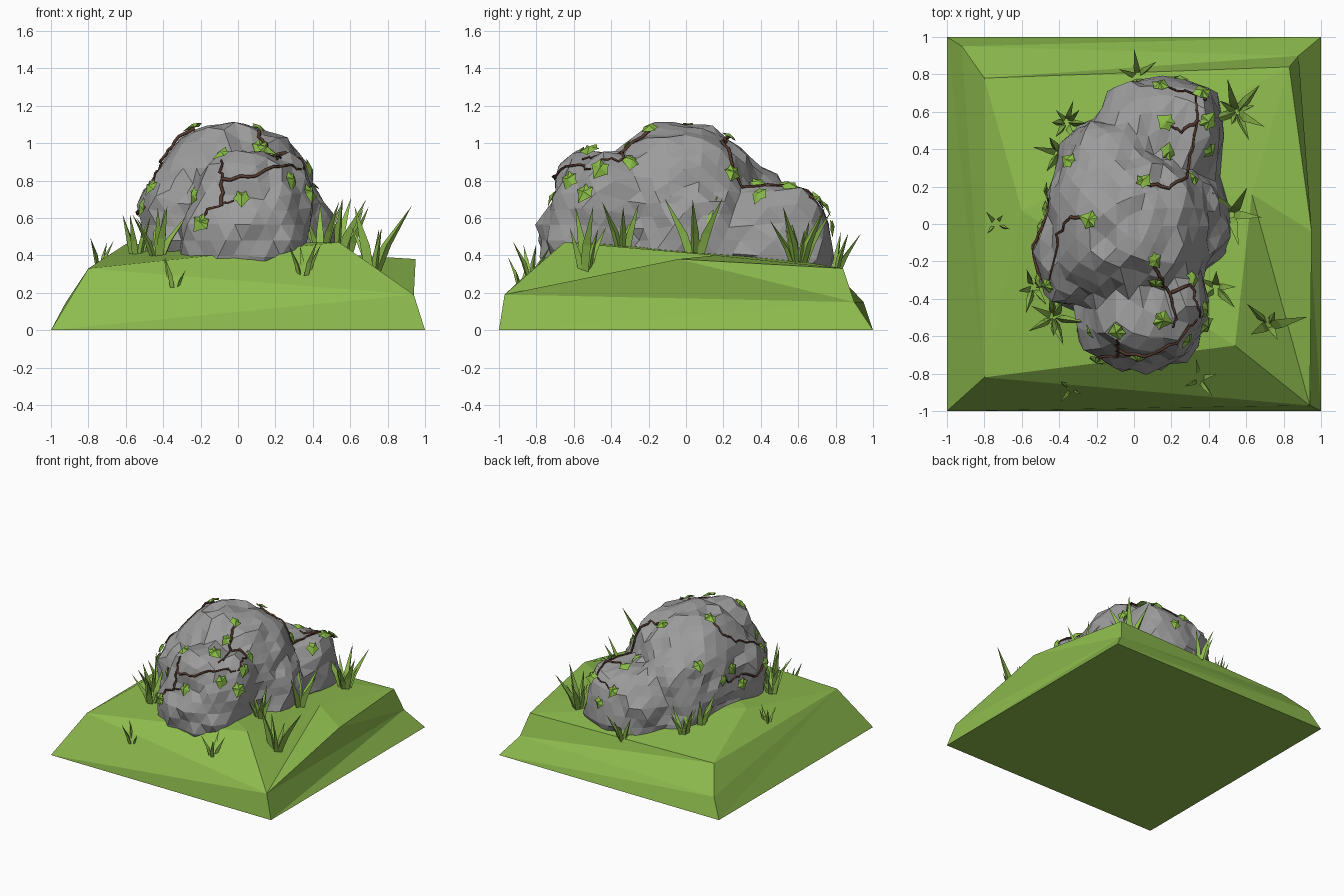
import bpy, bmesh, math, random
from mathutils import Vector, noise
from mathutils.bvhtree import BVHTree

if "Cube" in bpy.data.objects:
    bpy.data.objects.remove(bpy.data.objects["Cube"])

random.seed(7)


def material(name, rgb):
    m = bpy.data.materials.new(name)
    m.diffuse_color = (*rgb, 1)
    m.use_nodes = True
    m.node_tree.nodes["Principled BSDF"].inputs["Base Color"].default_value = m.diffuse_color
    return m


GRASS = material("grass_green", (0.27, 0.50, 0.075))
LEAF = material("leaf_green", (0.25, 0.50, 0.06))
BARK = material("vine_brown", (0.10, 0.045, 0.03))
STONE = material("stone_grey", (0.33, 0.33, 0.33))


def finish(bm, name, mat=None):
    bmesh.ops.recalc_face_normals(bm, faces=bm.faces)
    me = bpy.data.meshes.new(name)
    bm.to_mesh(me)
    me.materials.append(mat)
    ob = bpy.data.objects.new(name, me)
    bpy.context.collection.objects.link(ob)
    return ob


# Faceted grassy mound
mound = bmesh.new()
pts = [(-1, -1, 0), (1, -1, 0), (1, 1, 0), (-1, 1, 0),
       (-.8, -.82, .33), (.54, -.65, .47), (.94, -.97, .19), (.63, .16, .40),
       (.95, -.04, .38), (.83, .84, .33), (.88, .9, .15), (-.92, .95, .15),
       (-.8, .78, .33), (-.6, .07, .46)]
vs = [mound.verts.new(p) for p in pts]
for f in ["3210", "016", "064", "465", "12a", "1a6", "6a8", "8a9", "687", "675",
          "789", "23b", "2ba", "abc", "ac9", "304", "34b", "b4c", "4dc",
          "45d", "57d", "d79", "d9c"]:
    mound.faces.new([vs[int(c, 16)] for c in f])
finish(mound, "grass_mound", GRASS)
mound_tree = BVHTree.FromBMesh(mound)

# Boulder: one faceted skin shrunk onto several fused lumps (centre, radii)
lumps = [
    ((-.03, -.02, .57), (.45, .41, .53)),    # main mass
    ((-.34, -.18, .57), (.18, .26, .27)),    # left shoulder
    ((.32, .02, .45), (.19, .26, .30)),      # right shoulder
    ((.03, -.53, .48), (.34, .25, .28)),     # front foot
    ((.06, -.50, .66), (.29, .21, .30)),     # front boulder
    ((.27, -.42, .66), (.12, .17, .30)),     # front right knob
    ((.13, .50, .46), (.33, .28, .31)),      # back boulder
    ((.34, .50, .48), (.13, .25, .30)),      # back right knob
    ((-.14, .27, .50), (.26, .30, .41)),     # back left slope
]


def inside(p):
    total = 0
    for c, r in lumps:
        d = sum(abs((a - b) / s) ** 2.5 for a, b, s in zip(p, c, r)) ** .4
        total += math.exp(-18 * (d - 1))
    return total > 1


rock = bmesh.new()
bmesh.ops.create_icosphere(rock, subdivisions=4, radius=1)
heart = Vector((.02, -.01, .48))
for v in rock.verts:
    d = Vector((v.co.x * .7, v.co.y, v.co.z * .8)).normalized()
    reach = 1.2
    while reach > .1 and not inside(heart + d * reach):
        reach -= .008
    reach += .035 * noise.noise(d * 6) + random.uniform(-.014, .014)
    v.co = heart + d * reach
    v.co.z = max(v.co.z, .25)
finish(rock, "boulder", STONE)
rock_tree = BVHTree.FromBMesh(rock)


def hit(view, a, b):
    """Project a point of the front (x,z), right (y,z), left or top view onto the rock."""
    origin, ray = {"F": ((a, -2, b), (0, 1, 0)), "T": ((a, b, 2), (0, 0, -1)),
                   "R": ((2, a, b), (-1, 0, 0)), "L": ((-2, a, b), (1, 0, 0))}[view]
    co, normal, _, _ = rock_tree.ray_cast(Vector(origin), Vector(ray))
    return (co, normal) if co else (None, None)


# Ivy stems hugging the rock
vines = [
    ("F", [(-.19, .58), (-.16, .64), (-.09, .67), (0, .70)]),
    ("F", [(-.09, .67), (-.08, .80), (-.09, .86), (-.08, .92)]),
    ("F", [(-.08, .80), (.10, .83), (.27, .89), (.36, .84)]),
    ("T", [(.10, -.19), (.13, -.27), (.20, -.37), (.22, -.50), (.20, -.58)]),
    ("T", [(.20, -.37), (.30, -.32), (.33, -.42), (.36, -.53)]),
    ("T", [(-.23, .02), (-.33, .04), (-.40, -.05), (-.42, -.18), (-.45, -.32)]),
    ("L", [(-.30, .66), (-.15, .62), (-.02, .68), (.08, .64), (.16, .70)]),
    ("T", [(.05, .22), (.18, .18), (.28, .25), (.31, .40), (.34, .55), (.33, .69), (.14, .73)]),
    ("T", [(.34, .55), (.26, .49), (.17, .54)]),
    ("R", [(.66, .72), (.74, .66), (.77, .55)]),
]
cu = bpy.data.curves.new("ivy_stems", 'CURVE')
cu.dimensions = '3D'
cu.bevel_depth = 0.010
cu.bevel_resolution = 0
cu.use_fill_caps = True
cu.materials.append(BARK)
for view, path in vines:
    trail = []
    for p, q in zip(path, path[1:]):
        for i in range(4):
            t = i / 4
            co, n = hit(view, p[0] + (q[0] - p[0]) * t + random.uniform(-.008, .008),
                        p[1] + (q[1] - p[1]) * t + random.uniform(-.008, .008))
            if co:
                trail.append(co + n * random.uniform(.004, .014))
    if len(trail) < 2:
        continue
    sp = cu.splines.new('POLY')
    sp.points.add(len(trail) - 1)
    for i, co in enumerate(trail):
        sp.points[i].co = (*co, 1)
        sp.points[i].radius = 1 - .5 * i / len(trail)
bpy.context.collection.objects.link(bpy.data.objects.new("ivy_stems", cu))

# Ivy leaves: lobed outline folded about a raised centre
outline = [(0, -.4), (.32, -.55), (.42, -.2), (.65, .05), (.4, .28), (0, .8)]
outline += [(-x, y) for x, y in outline[-2:0:-1]]
leaves = bmesh.new()


def leaf(view, a, b):
    co, n = hit(view, a, b)
    if not co:
        return
    down = Vector((random.uniform(-.6, .6), random.uniform(-.6, .6), -1))
    side = down.cross(n).normalized()
    up = n.cross(side)
    size = random.uniform(.07, .088)
    at = co + n * .022

    def place(x, y, z):
        return leaves.verts.new(at + (side * x + up * y + n * z) * size)
    ring = [place(x, y, random.uniform(-.15, .05)) for x, y in outline]
    top, under = place(0, 0, .18), place(0, 0, -.05)
    for p, q in zip(ring, ring[1:] + ring[:1]):
        leaves.faces.new((p, q, top))
        leaves.faces.new((q, p, under))


spots = {
    "F": [(-.19, .57), (-.22, .72), (.02, .70), (-.08, .93), (.27, .80), (.36, .86)],
    "T": [(.10, -.19), (.12, -.30), (.14, -.51), (.37, -.53), (.30, -.30),
          (-.23, .02), (-.45, -.32), (-.34, .33), (.05, .22), (.30, .24), (.17, .38),
          (.39, .40), (.17, .54), (.39, .55), (.36, .69), (.14, .73)],
    "R": [(.70, .70), (.76, .55)],
    "L": [(-.30, .66), (-.02, .60), (.08, .75), (.18, .70)],
}
for view, places in spots.items():
    for a, b in places:
        leaf(view, a, b)
finish(leaves, "ivy_leaves", LEAF)

# Grass tufts: three-sided pointed blades fanning out
tufts = bmesh.new()


def blade(root, lean, height):
    tip = root + lean * height + Vector((0, 0, height))
    mid = root.lerp(tip, .4) - lean * height * .12
    turn = random.uniform(0, 6.3)

    def ring(c, r):
        return [tufts.verts.new(c + Vector((math.cos(turn + k * 2.094) * r,
                                            math.sin(turn + k * 2.094) * r, 0))) for k in range(3)]
    low, high, end = ring(root, height * .08), ring(mid, height * .085), tufts.verts.new(tip)
    for k in range(3):
        j = (k + 1) % 3
        tufts.faces.new((low[k], low[j], high[j], high[k]))
        tufts.faces.new((high[k], high[j], end))
    tufts.faces.new(low[::-1])


# x, y, height, blade count
for x, y, h, n in [(-.74, 0, .20, 4), (-.36, .54, .26, 7), (-.40, .38, .26, 7),
                   (-.54, -.34, .24, 6), (-.43, -.50, .32, 7), (.44, -.34, .28, 5),
                   (.52, .05, .36, 5), (.55, .60, .32, 8), (.72, -.54, .38, 5),
                   (-.34, -.88, .16, 4), (.35, -.83, .22, 4), (.02, .79, .22, 5)]:
    ground = mound_tree.ray_cast(Vector((x, y, 2)), Vector((0, 0, -1)))[0]
    start = random.uniform(0, 6.3)
    for i in range(n):
        ang = start + i * 6.283 / n + random.uniform(-.3, .3)
        out = Vector((math.cos(ang), math.sin(ang), 0))
        blade(ground + out * .02 - Vector((0, 0, .03)), out * random.uniform(.25, .6),
              h * random.uniform(.6, 1.05))
finish(tufts, "grass_tufts", GRASS)
